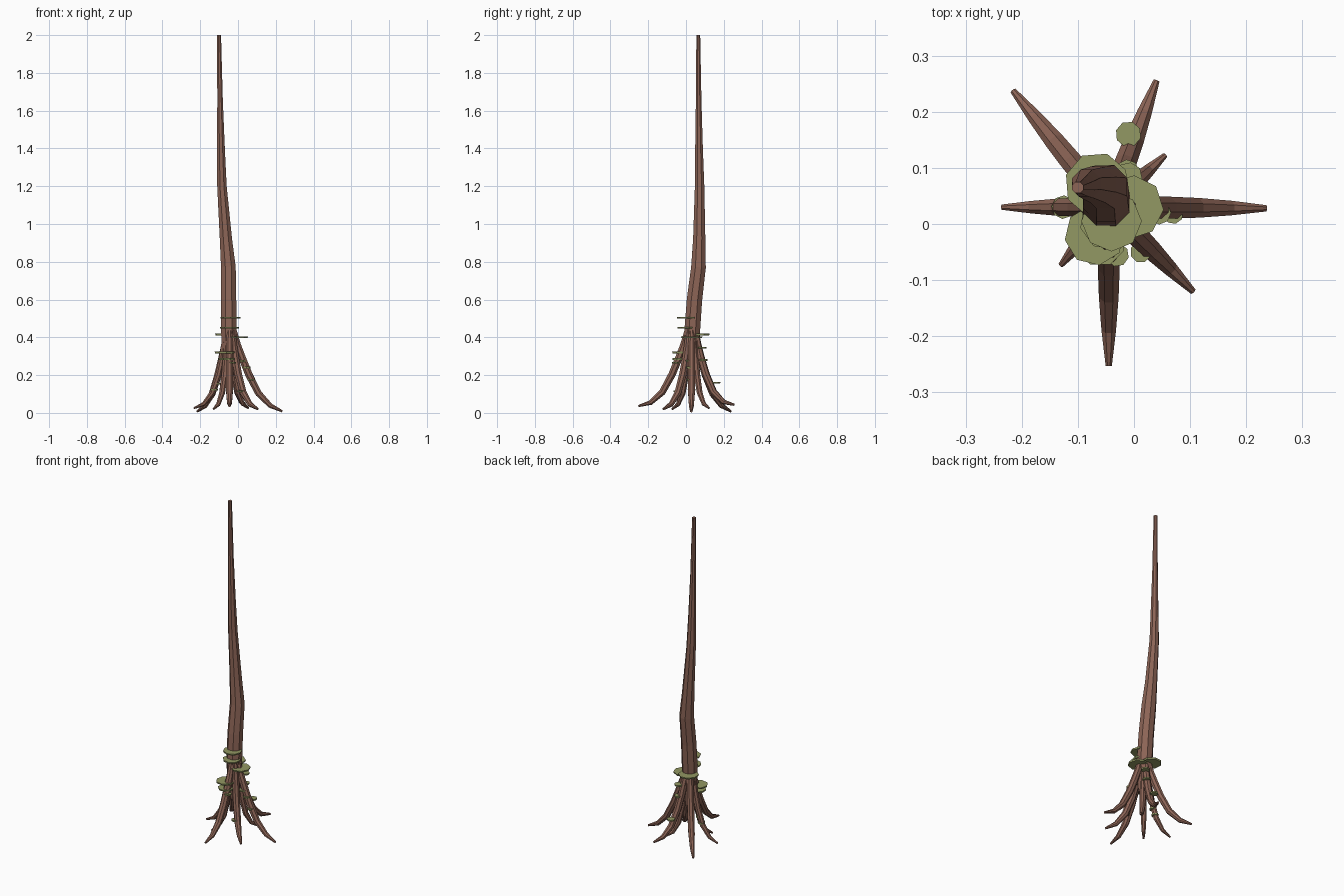
import bpy, math
from mathutils import Vector


def material(name, rgb):
    m = bpy.data.materials.new(name)
    m.diffuse_color = (*rgb, 1)
    return m


bark = material("brown bark", (0.262, 0.128, 0.093))
moss = material("green moss", (0.29, 0.315, 0.125))


def add_mesh(name, verts, faces, mat):
    me = bpy.data.meshes.new(name)
    me.from_pydata(verts, [], faces)
    me.materials.append(mat)
    ob = bpy.data.objects.new(name, me)
    bpy.context.collection.objects.link(ob)
    return ob


def tube(name, path, radii, side, n=8):
    """Tapered tube; rings stay square to the path, 'side' is a fixed cross axis."""
    verts, faces = [], []
    for i, p in enumerate(path):
        t = (path[min(i + 1, len(path) - 1)] - path[max(i - 1, 0)]).normalized()
        u = (side - t * side.dot(t)).normalized()
        w = t.cross(u)
        for k in range(n):
            a = 2 * math.pi * (k + 0.5) / n
            verts.append(p + (u * math.cos(a) + w * math.sin(a)) * radii[i])
    for i in range(len(path) - 1):
        for k in range(n):
            a, b = i * n + k, i * n + (k + 1) % n
            faces.append((a, b, b + n, a + n))
    faces.append(tuple(reversed(range(n))))
    faces.append(tuple(range((len(path) - 1) * n, len(path) * n)))
    return add_mesh(name, verts, faces, bark)


# Trunk: x, y, z, radius
trunk = [(-0.045, 0.03, 0.20, 0.022), (-0.047, 0.03, 0.30, 0.040),
         (-0.049, 0.034, 0.45, 0.045), (-0.05, 0.045, 0.60, 0.044),
         (-0.051, 0.066, 0.77, 0.042), (-0.064, 0.070, 0.92, 0.035),
         (-0.085, 0.072, 1.20, 0.027), (-0.09, 0.069, 1.40, 0.022),
         (-0.095, 0.067, 1.65, 0.016), (-0.10, 0.065, 2.0, 0.011)]
tube("trunk", [Vector(p[:3]) for p in trunk], [p[3] for p in trunk], Vector((1, 0, 0)))

# Roots: tips spread around the base, all sharing one flared profile
tips = [(0.235, 0.028, 0.008), (0.04, 0.255, 0.043), (0.055, 0.122, 0.025),
        (-0.215, 0.237, 0.008), (-0.235, 0.03, 0.024), (-0.13, -0.073, 0.02),
        (-0.045, -0.252, 0.036), (0.105, -0.12, 0.02)]
# fraction of reach, height, radius
flare = [(0.0, 0.44, 0.014), (0.07, 0.36, 0.020), (0.17, 0.29, 0.021),
         (0.31, 0.20, 0.021), (0.51, 0.10, 0.019), (0.75, 0.034, 0.014), (1, 0, 0.006)]
centre = Vector((-0.045, 0.03, 0))
for i, tip in enumerate(tips):
    d = Vector((tip[0], tip[1], 0)) - centre
    reach = d.length
    d.normalize()
    bend = 1 + 4 * max(0, 0.28 - reach)      # shorter roots drop more steeply first
    path = [centre + d * (0.024 + f ** bend * (reach - 0.024)) + Vector((0, 0, z + tip[2] * f * f))
            for f, z, r in flare]
    scale = 1 if reach > 0.2 else 0.85
    tube(f"root_{i + 1}", path, [max(r * scale, 0.005) for f, z, r in flare],
         Vector((-d.y, d.x, 0)))

# Moss shelves: x, y, z, radius
shelves = [(-0.04, 0.005, 0.503, 0.054), (-0.045, 0.005, 0.45, 0.052),
           (-0.066, 0.07, 0.415, 0.058), (-0.004, 0.03, 0.40, 0.057),
           (-0.07, -0.02, 0.32, 0.054), (-0.06, -0.03, 0.285, 0.046),
           (-0.01, 0.085, 0.345, 0.025), (-0.012, 0.093, 0.28, 0.022),
           (0.02, 0.02, 0.275, 0.023), (-0.03, -0.055, 0.265, 0.021),
           (0.045, 0.02, 0.24, 0.021), (0.07, 0.018, 0.175, 0.018),
           (-0.01, 0.16, 0.16, 0.023), (-0.126, 0.03, 0.122, 0.021),
           (-0.108, 0.03, 0.155, 0.018), (0.012, -0.05, 0.115, 0.019)]
n = 8
for i, (x, y, z, r) in enumerate(shelves):
    verts = []
    for dz, s in ((-0.0045, 0.96), (0.0045, 1.0)):
        verts += [(x + r * s * math.cos(2 * math.pi * (k + 0.3 * i) / n),
                   y + r * s * math.sin(2 * math.pi * (k + 0.3 * i) / n), z + dz)
                  for k in range(n)]
    faces = [(k, (k + 1) % n, (k + 1) % n + n, k + n) for k in range(n)]
    faces += [tuple(reversed(range(n))), tuple(range(n, 2 * n))]
    add_mesh(f"moss_shelf_{i + 1}", verts, faces, moss)
